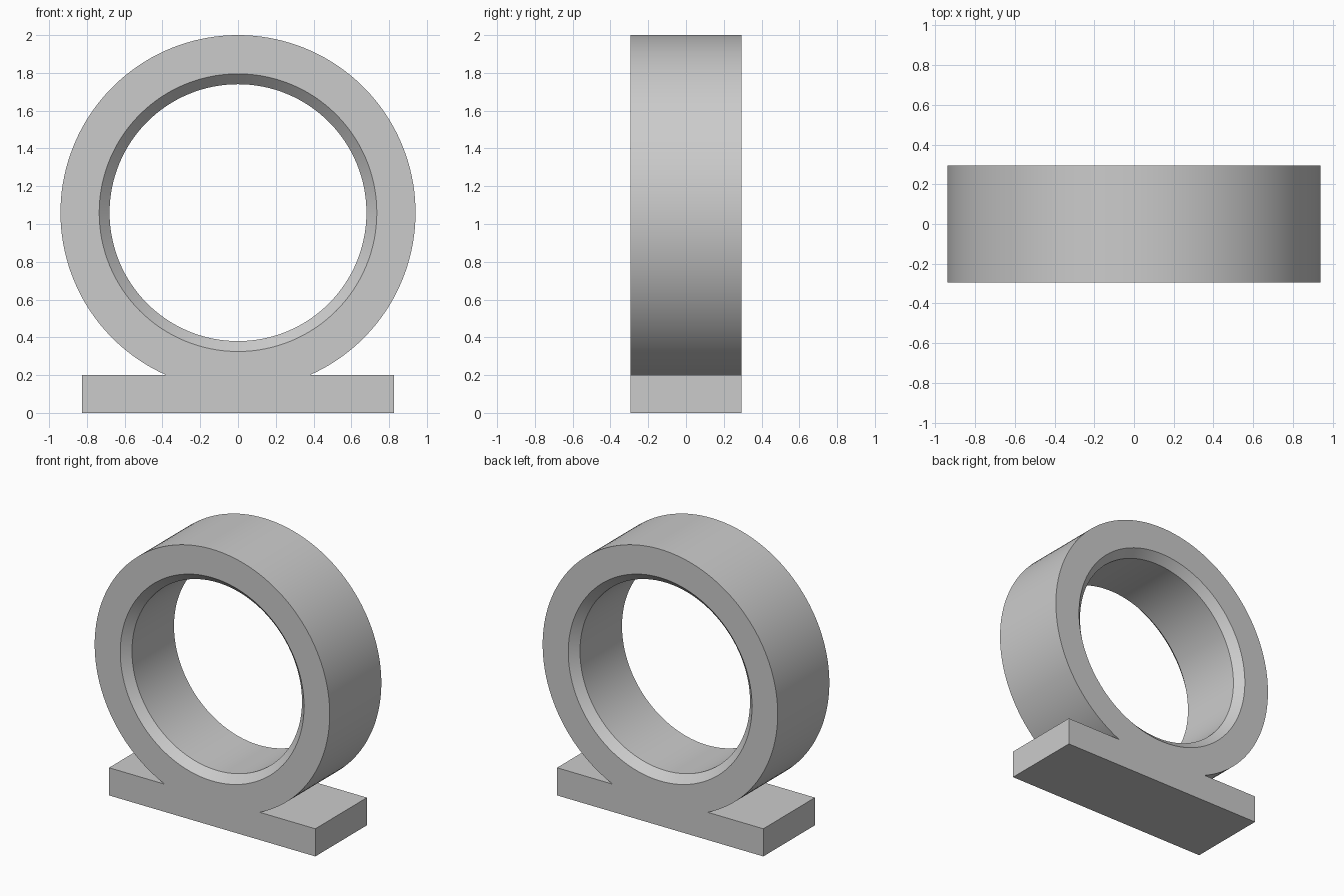
import bpy, bmesh, math

if "Cube" in bpy.data.objects:
    bpy.data.objects.remove(bpy.data.objects["Cube"])

SEGMENTS = 128
CENTRE_Z = 1.06
OUTER_R, RIM_R, BORE_R = 0.94, 0.735, 0.68
HALF_DEPTH = 0.295
CHAMFER = RIM_R - BORE_R
FOOT_HALF, FOOT_TOP = 0.825, 0.2


def arc(radius, start, end, count):
    """Points (x, z) along an arc about the ring centre."""
    angles = [start + (end - start) * i / count for i in range(count + 1)]
    return [(radius * math.cos(a), CENTRE_Z + radius * math.sin(a)) for a in angles]


def add_loop(bm, points, y):
    return [bm.verts.new((x, y, z)) for x, z in points]


def bridge(bm, a, b):
    """Wall of quads between two matching closed loops."""
    for i in range(len(a)):
        j = (i + 1) % len(a)
        bm.faces.new((a[i], a[j], b[j], b[i]))


def cap(bm, outer, inner):
    """Flat face between the outline and the hole."""
    edges = [bm.edges.get((lp[i - 1], lp[i])) for lp in (outer, inner) for i in range(len(lp))]
    bmesh.ops.triangle_fill(bm, use_beauty=True, use_dissolve=False, edges=edges)


# Outline: ring arc flowing into a flat foot
join = math.asin((FOOT_TOP - CENTRE_Z) / OUTER_R)
outline = arc(OUTER_R, join, math.pi - join, SEGMENTS)
outline += [(-FOOT_HALF, FOOT_TOP), (-FOOT_HALF, 0), (FOOT_HALF, 0), (FOOT_HALF, FOOT_TOP)]
rim = arc(RIM_R, 0, math.tau, SEGMENTS)[:-1]
bore = arc(BORE_R, 0, math.tau, SEGMENTS)[:-1]

bm = bmesh.new()
outer_front, outer_back = (add_loop(bm, outline, s * HALF_DEPTH) for s in (-1, 1))
rim_front, rim_back = (add_loop(bm, rim, s * HALF_DEPTH) for s in (-1, 1))
bore_front, bore_back = (add_loop(bm, bore, s * (HALF_DEPTH - CHAMFER)) for s in (-1, 1))

# Outside wall, chamfered bore, then front and back faces
bridge(bm, outer_front, outer_back)
bridge(bm, rim_front, bore_front)
bridge(bm, bore_front, bore_back)
bridge(bm, bore_back, rim_back)
cap(bm, outer_front, rim_front)
cap(bm, outer_back, rim_back)
bmesh.ops.recalc_face_normals(bm, faces=bm.faces[:])

mesh = bpy.data.meshes.new("ring_mount")
bm.to_mesh(mesh)
bm.free()
mount = bpy.data.objects.new("ring_mount", mesh)
bpy.context.collection.objects.link(mount)

# Plain grey
grey = bpy.data.materials.new("plain_grey")
grey.use_nodes = True
colour = (0.6, 0.6, 0.6, 1)
grey.diffuse_color = colour
grey.node_tree.nodes["Principled BSDF"].inputs["Base Color"].default_value = colour
mesh.materials.append(grey)

# Smooth round walls with crisp corners
bpy.ops.object.select_all(action="DESELECT")
mount.select_set(True)
bpy.context.view_layer.objects.active = mount
bpy.ops.object.shade_smooth_by_angle(angle=math.radians(30))
